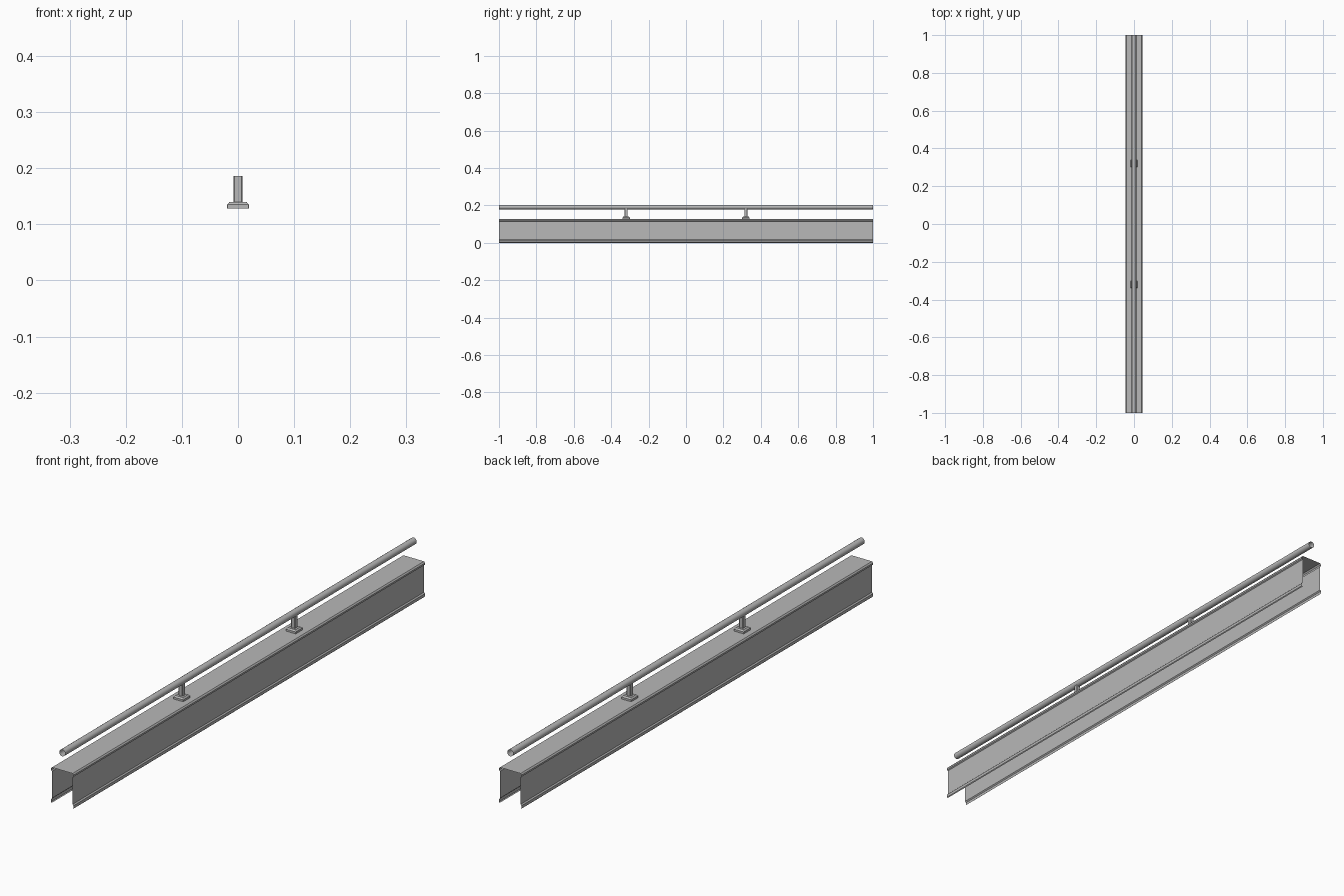
import bpy
import bmesh
import math

cube = bpy.data.objects.get("Cube")
if cube:
    bpy.data.objects.remove(cube, do_unlink=True)

grey = bpy.data.materials.new("steel grey")
grey.use_nodes = True
colour = (0.48, 0.48, 0.48, 1)
grey.diffuse_color = colour
grey.node_tree.nodes["Principled BSDF"].inputs["Base Color"].default_value = colour


def finish(bm, name, angle=30):
    mesh = bpy.data.meshes.new(name)
    bm.to_mesh(mesh)
    bm.free()
    mesh.materials.append(grey)
    obj = bpy.data.objects.new(name, mesh)
    bpy.context.collection.objects.link(obj)
    bpy.ops.object.select_all(action='DESELECT')
    obj.select_set(True)
    bpy.context.view_layer.objects.active = obj
    bpy.ops.object.shade_smooth_by_angle(angle=math.radians(angle))
    return obj


def sheet(name, profile, closed=False, angle=30):
    """Sweep an x-z profile along the full length as a thin open sheet."""
    bm = bmesh.new()
    front = [bm.verts.new((x, -1, z)) for x, z in profile]
    back = [bm.verts.new((x, 1, z)) for x, z in profile]
    n = len(profile)
    for i in range(n if closed else n - 1):
        j = (i + 1) % n
        bm.faces.new((front[i], front[j], back[j], back[i]))
    return finish(bm, name, angle)


def loft(name, y, sections):
    """Stack chamfered square sections (half width, chamfer, height)."""
    bm = bmesh.new()
    rings = []
    for h, c, z in sections:
        k = h - c
        pts = [(h, -k), (h, k), (k, h), (-k, h), (-h, k), (-h, -k), (-k, -h), (k, -h)]
        rings.append([bm.verts.new((px, y + py, z)) for px, py in pts])
    for low, high in zip(rings, rings[1:]):
        for i in range(8):
            j = (i + 1) % 8
            bm.faces.new((low[i], low[j], high[j], high[i]))
    bm.faces.new(list(reversed(rings[0])))
    bm.faces.new(rings[-1])
    return finish(bm, name)


# Open-ended channel with raised beads along the top and bottom of each wall
right_half = [(0.042, 0), (0.045, 0.003), (0.045, 0.013), (0.041, 0.017),
              (0.041, 0.114), (0.045, 0.117), (0.045, 0.123), (0.041, 0.128)]
left_half = [(-x, z) for x, z in reversed(right_half)]
sheet("channel_cover", right_half + left_half)

# Hollow handrail
sides = 16
rail = [(0.012 * math.cos(2 * math.pi * i / sides),
         0.191 + 0.012 * math.sin(2 * math.pi * i / sides)) for i in range(sides)]
sheet("handrail", rail, closed=True, angle=40)

# Two posts on bevelled foot plates
for label, y in (("front", -0.32), ("back", 0.32)):
    loft(label + "_foot_plate", y,
         [(0.0195, 0.001, 0.128), (0.0195, 0.001, 0.135), (0.015, 0.001, 0.14)])
    loft(label + "_post", y, [(0.008, 0.002, 0.139), (0.008, 0.002, 0.186)])
